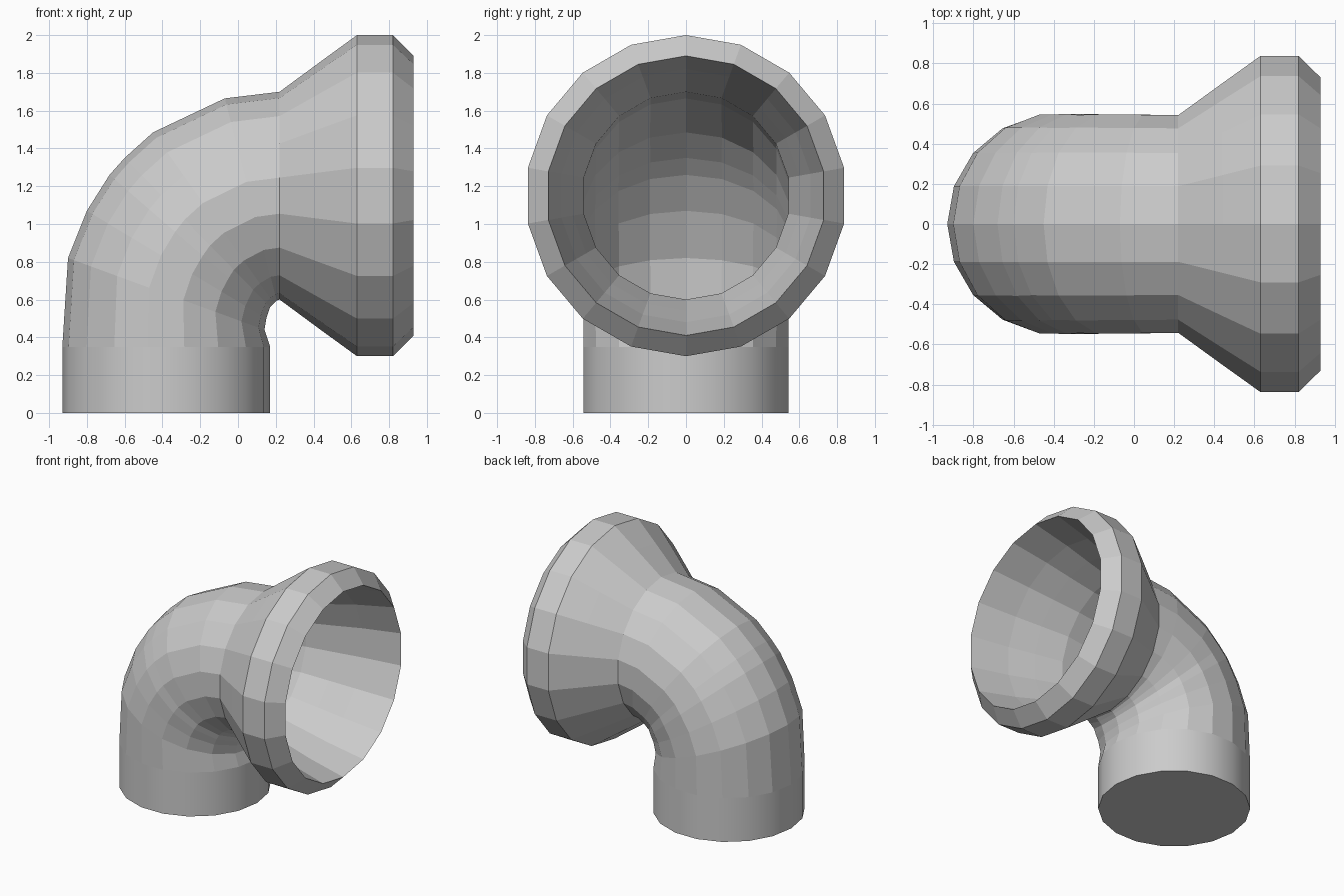
import bpy, bmesh, math

if "Cube" in bpy.data.objects:
    bpy.data.objects.remove(bpy.data.objects["Cube"])

SIDES = 18


def ring(bm, top, bottom):
    """18-sided circle whose diameter runs between two (x, z) points."""
    cx, cz = (top[0] + bottom[0]) / 2, (top[1] + bottom[1]) / 2
    dx, dz = top[0] - cx, top[1] - cz
    r = math.hypot(dx, dz)
    verts = []
    for i in range(SIDES):
        a = 2 * math.pi * i / SIDES
        verts.append(bm.verts.new((cx + dx * math.cos(a), r * math.sin(a), cz + dz * math.cos(a))))
    return verts


def tube(name, pairs, cap=False, smooth=False):
    """Skin a row of rings into an open tube, optionally capping the first ring."""
    bm = bmesh.new()
    rings = [ring(bm, t, b) for t, b in pairs]
    for lo, hi in zip(rings, rings[1:]):
        for i in range(SIDES):
            j = (i + 1) % SIDES
            f = bm.faces.new((lo[j], lo[i], hi[i], hi[j]))
            f.smooth = smooth
    if cap:
        bm.faces.new(rings[0])
    bmesh.ops.recalc_face_normals(bm, faces=bm.faces)
    mesh = bpy.data.meshes.new(name)
    bm.to_mesh(mesh)
    bm.free()
    obj = bpy.data.objects.new(name, mesh)
    bpy.context.collection.objects.link(obj)
    return obj


# Upright base pipe: smooth wall, closed underneath
tube("base_pipe", [((-0.93, 0), (0.17, 0)), ((-0.93, 0.35), (0.17, 0.35))], cap=True, smooth=True)

# Faceted elbow: outer and inner bend points of each ring
tube("elbow", [
    ((-0.93, 0.35), (0.17, 0.35)),
    ((-0.90, 0.82), (0.14, 0.44)),
    ((-0.80, 1.07), (0.15, 0.50)),
    ((-0.68, 1.26), (0.16, 0.53)),
    ((-0.60, 1.35), (0.17, 0.56)),
    ((-0.45, 1.485), (0.19, 0.58)),
    ((-0.07, 1.665), (0.205, 0.595)),
    ((0.22, 1.70), (0.22, 0.60)),
])

# Flared mouth: outside, bevelled rim, then the inner lining back to the elbow
profile = [(0.22, 0.55), (0.44, 0.712), (0.63, 0.85), (0.82, 0.85), (0.93, 0.74),
           (0.63, 0.67), (0.43, 0.61), (0.22, 0.55)]
tube("flared_mouth", [((x, 1.15 + r), (x, 1.15 - r)) for x, r in profile])
